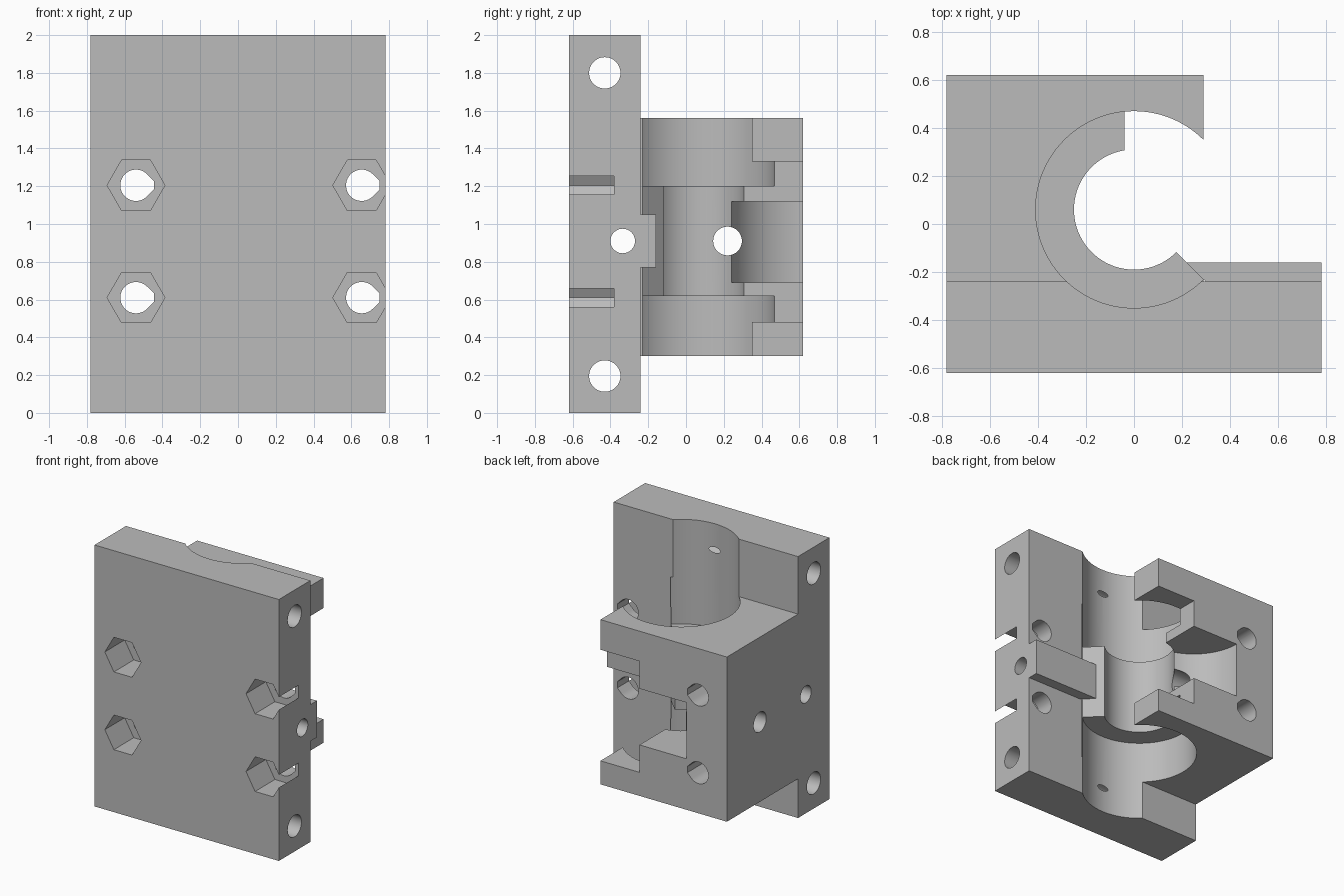
import bpy, bmesh
from math import cos, sin, pi, radians

cube = bpy.data.objects.get("Cube")
if cube:
    bpy.data.objects.remove(cube, do_unlink=True)

grey = bpy.data.materials.new("plain_grey")
grey.use_nodes = True
colour = (0.5, 0.5, 0.5, 1)
grey.diffuse_color = colour
grey.node_tree.nodes["Principled BSDF"].inputs["Base Color"].default_value = colour

# How profile coordinates (a, b) and the sweep t map to space
PLACE = {"x": lambda a, b, t: (t, a, b),
         "y": lambda a, b, t: (a, t, b),
         "z": lambda a, b, t: (a, b, t)}


def prism(name, profile, axis, lo, hi):
    """Sweep a flat profile along an axis."""
    bm = bmesh.new()
    rings = [[bm.verts.new(PLACE[axis](a, b, t)) for a, b in profile] for t in (lo, hi)]
    n = len(profile)
    for ring in rings:
        bm.faces.new(ring)
    for i in range(n):
        j = (i + 1) % n
        bm.faces.new((rings[0][i], rings[0][j], rings[1][j], rings[1][i]))
    bmesh.ops.recalc_face_normals(bm, faces=bm.faces)
    mesh = bpy.data.meshes.new(name)
    bm.to_mesh(mesh)
    bm.free()
    mesh.materials.append(grey)
    obj = bpy.data.objects.new(name, mesh)
    bpy.context.collection.objects.link(obj)
    return obj


def rect(a0, a1, b0, b1):
    return [(a0, b0), (a1, b0), (a1, b1), (a0, b1)]


def circle(a, b, r, n=64):
    return [(a + r * cos(2 * pi * i / n), b + r * sin(2 * pi * i / n)) for i in range(n)]


def teardrop(a, b, r, tip):
    """Round hole with a truncated 45 degree point towards +a."""
    arc = [(a + r * cos(t), b + r * sin(t))
           for t in (pi / 4 + 1.5 * pi * i / 36 for i in range(37))]
    h = r * 2 ** 0.5 - tip
    return arc + [(a + tip, b - h), (a + tip, b + h)]


def combine(target, tool, operation="DIFFERENCE"):
    tool.hide_render = True
    mod = target.modifiers.new("combine", "BOOLEAN")
    mod.operation, mod.solver, mod.object = operation, "EXACT", tool
    bpy.context.view_layer.objects.active = target
    bpy.ops.object.modifier_apply(modifier=mod.name)
    bpy.data.objects.remove(tool, do_unlink=True)


# Mounting plate with the bearing block behind it
block = prism("clamp_block", rect(-0.78, 0.78, -0.62, -0.24), "z", 0, 2)
combine(block, prism("body", rect(-0.78, 0.29, -0.4, 0.62), "z", 0.3, 1.56), "UNION")

# Wide bore at both ends, narrow bore in the middle
CX, CY = 0, 0.06
combine(block, prism("lower_bore", circle(CX, CY, 0.41, 96), "z", -0.1, 0.62))
combine(block, prism("upper_bore", circle(CX, CY, 0.41, 96), "z", 1.2, 2.1))
combine(block, prism("middle_bore", circle(CX, CY, 0.25, 96), "z", 0.55, 1.3))

# Side opening with a slanted lower edge
opening = [(-0.04, 0.7), (-0.04, CY), (CX, CY), (0.3, -0.24), (0.3, 0.7)]
combine(block, prism("side_opening", opening, "z", 0.48, 1.33))

# Curved pocket in the back wall
combine(block, prism("round_pocket", circle(-0.04, 0.62, 0.4, 96), "z", 0.69, 1.12))

# Raised bar on the back of the plate
bar = [(0.22, -0.16), (0.78, -0.16), (0.78, -0.25), (0.31, -0.25)]
combine(block, prism("bar", bar, "z", 0.77, 1.05), "UNION")

# Cross holes running side to side
for y, z, r in ((-0.43, 0.195, 0.083), (-0.43, 1.8, 0.083),
                (-0.335, 0.91, 0.065), (0.22, 0.91, 0.076)):
    combine(block, prism("cross_hole", circle(y, z, r, 48), "x", -1, 1))

# Bolt holes with hexagonal nut pockets in the front
for x in (-0.54, 0.655):
    for z in (0.61, 1.205):
        combine(block, prism("bolt_hole", teardrop(x, z, 0.083, 0.094), "y", -0.8, 0.8))
        combine(block, prism("nut_pocket", circle(x, z, 0.153, 6), "y", -0.8, -0.38))

# Smooth bores, crisp edges
bpy.ops.object.select_all(action="DESELECT")
block.select_set(True)
bpy.context.view_layer.objects.active = block
bpy.ops.object.shade_smooth_by_angle(angle=radians(25))
